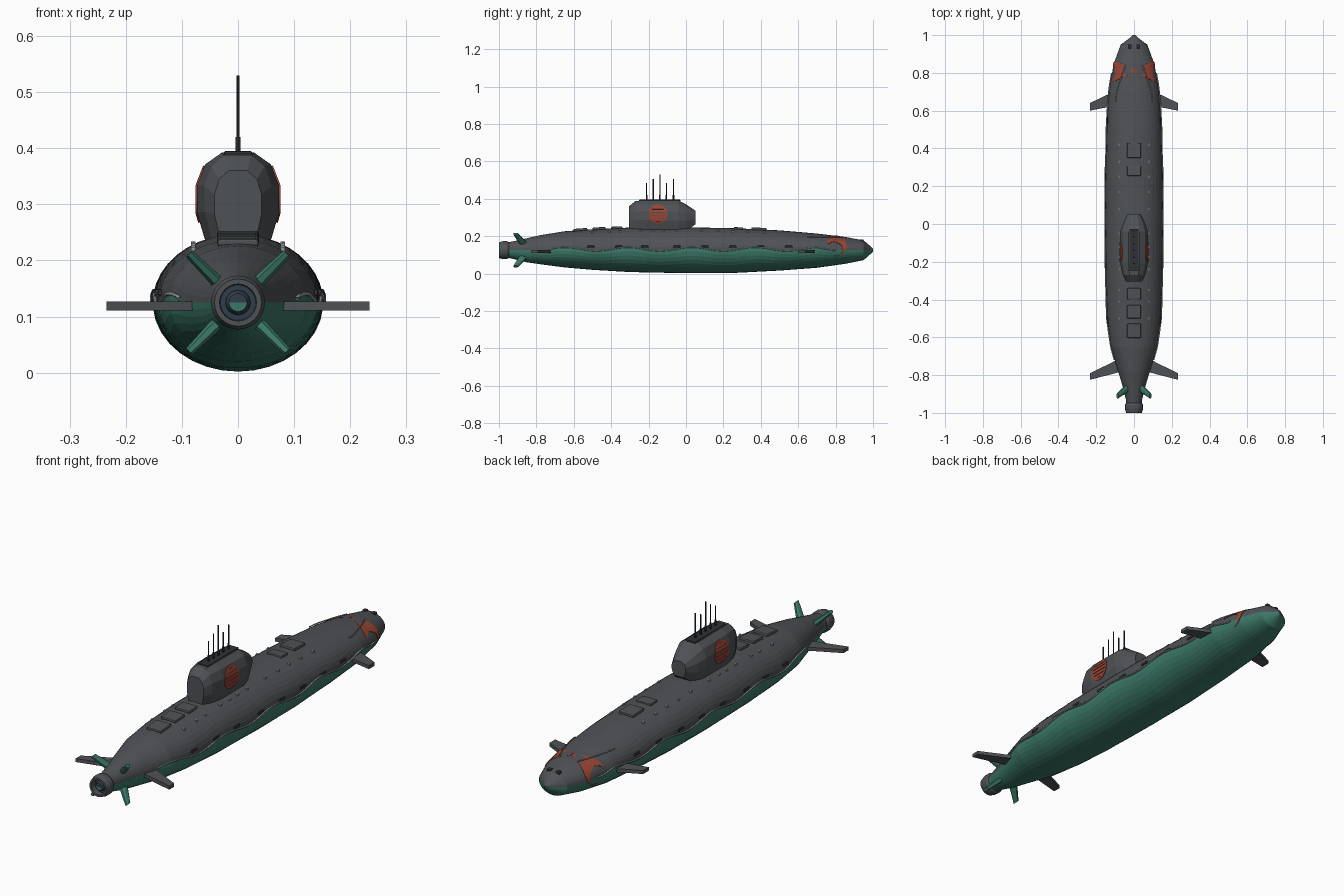
import bpy, bmesh, math
from mathutils import Vector, Matrix

if "Cube" in bpy.data.objects:
    bpy.data.objects.remove(bpy.data.objects["Cube"])


def material(name, rgb):
    m = bpy.data.materials.new(name)
    m.use_nodes = True
    m.diffuse_color = (*rgb, 1)
    m.node_tree.nodes["Principled BSDF"].inputs["Base Color"].default_value = (*rgb, 1)
    return m


GREY = material("hull grey", (0.078, 0.084, 0.093))
GREEN = material("sea green", (0.045, 0.19, 0.14))
DARK = material("dark grey", (0.028, 0.031, 0.036))
LIGHT = material("light grey", (0.28, 0.29, 0.3))
RED = material("brick red", (0.32, 0.06, 0.035))
BLUE = material("slate blue", (0.03, 0.048, 0.07))


def make(name, bm, *mats):
    bmesh.ops.recalc_face_normals(bm, faces=bm.faces)
    me = bpy.data.meshes.new(name)
    bm.to_mesh(me)
    bm.free()
    for m in mats:
        me.materials.append(m)
    ob = bpy.data.objects.new(name, me)
    bpy.context.scene.collection.objects.link(ob)
    return ob


def loft(name, rings, *mats, closed=False):
    """Skin a list of point rings; cap both ends unless closed into a loop."""
    bm = bmesh.new()
    rows = [[bm.verts.new(p) for p in r] for r in rings]
    n = len(rows[0])
    pairs = list(zip(rows, rows[1:])) + ([(rows[-1], rows[0])] if closed else [])
    for a, b in pairs:
        for i in range(n):
            bm.faces.new((a[i], a[(i + 1) % n], b[(i + 1) % n], b[i]))
    if not closed:
        bm.faces.new(rows[0])
        bm.faces.new(rows[-1])
    return make(name, bm, *mats)


def box(name, center, size, mat, bevel=0, rot=None):
    bm = bmesh.new()
    bmesh.ops.create_cube(bm, size=1, matrix=Matrix.Diagonal((*size, 1)))
    ob = make(name, bm, mat)
    ob.matrix_world = Matrix.Translation(center) @ (rot or Matrix())
    if bevel:
        mod = ob.modifiers.new("bevel", "BEVEL")
        mod.width, mod.segments = bevel, 2
    return ob


def pick(table, y):
    """Linear interpolation in a table whose first column is the position."""
    y = min(max(y, table[0][0]), table[-1][0])
    for a, b in zip(table, table[1:]):
        if y <= b[0]:
            t = (y - a[0]) / (b[0] - a[0])
            return [p + (q - p) * t for p, q in zip(a[1:], b[1:])]


# Hull: y, half width, height above and depth below the centre line
AXIS = 0.125
HULL = [(-0.96, .04, .04, .04), (-0.93, .043, .046, .045), (-0.85, .063, .064, .065),
        (-0.78, .084, .08, .075), (-0.65, .123, .101, .092), (-0.5, .142, .112, .105),
        (-0.3, .149, .121, .117), (0, .152, .122, .123), (0.25, .151, .118, .122),
        (0.5, .145, .106, .109), (0.7, .134, .089, .094), (0.85, .107, .071, .073),
        (0.95, .07, .052, .053), (0.985, .022, .022, .022), (1.0, .006, .008, .008)]


def wave(y):
    fade = max(0, min(1, (0.78 - abs(y)) / 0.08))
    return fade * (0.006 + 0.01 * math.sin(y * math.tau / 0.34 + 1))


def hull_x(y, z):
    w, up, down = pick(HULL, y)
    s = (z - AXIS) / (up if z > AXIS else down)
    return w * math.sqrt(max(0, 1 - s * s))


def hull_top(y, x=0):
    w, up, _ = pick(HULL, y)
    return AXIS + up * math.sqrt(max(0, 1 - (x / w) ** 2))


Q = 9
stations = sorted({s[0] for s in HULL} | {-0.94 + i * 0.03 for i in range(63)})
rings = []
for y in stations:
    w, up, down = pick(HULL, y)
    split = math.asin(wave(y) / up)
    half = [-math.pi / 2 + (split + math.pi / 2) * i / Q for i in range(Q)]
    half += [split + (math.pi / 2 - split) * i / Q for i in range(Q + 1)]
    side = [(w * math.cos(a), AXIS + (up if a > 0 else down) * math.sin(a)) for a in half]
    rings.append([(x, y, z) for x, z in side] + [(-x, y, z) for x, z in side[-2:0:-1]])
hull = loft("hull", rings, GREY, GREEN)
for f in hull.data.polygons:
    c = f.center
    f.material_index = int(c.z < AXIS + wave(c.y))

# Sail: y, half width, bottom, top
SAIL = [(-0.305, .042, .235, .36), (-0.27, .06, .225, .388), (-0.21, .073, .22, .392),
        (-0.04, .073, .22, .39), (0.0, .06, .225, .37), (0.052, .035, .265, .335)]
SHAPE = [(0, .74), (.38, 1), (.66, 1), (.88, .8), (1, .4)]


def sail_x(y, z):
    w, lo, hi = pick(SAIL, y)
    return w * pick(SHAPE, (z - lo) / (hi - lo))[0]


rings = []
for y, w, lo, hi in SAIL:
    side = [(w * k, lo + (hi - lo) * t) for t, k in SHAPE]
    rings.append([(x, y, z) for x, z in side] + [(-x, y, z) for x, z in side[::-1]])
loft("sail", rings, GREY)
box("sail_roof_plate", (0, -0.14, 0.391), (.05, .22, .008), DARK, .003)

# Masts with thicker sockets
for i, (y, top) in enumerate([(-.21, .485), (-.175, .505), (-.14, .53), (-.105, .485), (-.067, .505)]):
    for part, r, hi in (("mast", .0028, top), ("mast_socket", .0045, .42)):
        loft(f"{part}_{i}", [[(r * math.cos(a * math.tau / 8), y + r * math.sin(a * math.tau / 8), z)
                              for a in range(8)] for z in (.38, hi)], DARK)


# Painted plates that follow a surface on both sides
def plate(name, edge_a, edge_b, surface, mat, lift=.003):
    for s, label in ((1, "left"), (-1, "right")):
        bm = bmesh.new()
        rows = []
        for (ya, za), (yb, zb) in zip(edge_a, edge_b):
            row = []
            for k in range(4):
                y, z = ya + (yb - ya) * k / 3, za + (zb - za) * k / 3
                row.append(bm.verts.new((s * (surface(y, z) + lift), y, z)))
            rows.append(row)
        for a, b in zip(rows, rows[1:]):
            for k in range(3):
                bm.faces.new((a[k], a[k + 1], b[k + 1], b[k]))
        ob = make(f"{name}_{label}", bm, mat)
        ob.modifiers.new("thickness", "SOLIDIFY").thickness = .003


def arc(cy, cz, r, a0, a1, n=24):
    angles = [math.radians(a0 + (a1 - a0) * i / n) for i in range(n + 1)]
    return [(cy + r(i / n) * math.cos(a), cz + r(i / n) * math.sin(a)) for i, a in enumerate(angles)]


CY, CZ = -0.15, 0.318
plate("sail_ring", arc(CY, CZ, lambda t: .051, 0, 360), arc(CY, CZ, lambda t: .042, 0, 360), sail_x, RED)
for i in range(5):
    z = CZ + (i - 2) * .0165
    reach = math.sqrt(.045 ** 2 - (z - CZ) ** 2)
    ys = [CY + reach * (k / 4 - 1) for k in range(9)]
    plate(f"sail_stripe_{i}", [(y, z - .0065) for y in ys], [(y, z + .0065) for y in ys], sail_x, RED)

plate("bow_crescent", arc(.805, .148, lambda t: .055, 165, -100),
      arc(.805, .148, lambda t: .053 - .036 * math.sin(math.pi * min(1, t + .12)) ** 1.2, 165, -100),
      hull_x, RED)


# Wavy side rail on each flank
def tube(name, pts, r, mat):
    cu = bpy.data.curves.new(name, "CURVE")
    cu.dimensions, cu.bevel_depth, cu.bevel_resolution = "3D", r, 1
    sp = cu.splines.new("POLY")
    sp.points.add(len(pts) - 1)
    for p, q in zip(sp.points, pts):
        p.co = (*q, 1)
    cu.materials.append(mat)
    ob = bpy.data.objects.new(name, cu)
    bpy.context.scene.collection.objects.link(ob)


for s, label in ((1, "left"), (-1, "right")):
    ys = [-0.72 + i * 0.02 for i in range(77)]
    tube(f"side_rail_{label}", [(s * (hull_x(y, AXIS + wave(y)) + .002), y, AXIS + wave(y)) for y in ys],
         .0035, LIGHT)
    tube(f"bow_rail_{label}", [(s * (hull_x(y, .192) + .004), y, .194) for y in (.65, .7, .75, .8, .84)],
         .0025, LIGHT)
    # Flank ports above the rail
    for i, y in enumerate((-.51, -.36, -.22, -.05, .1, .25, .4, .55)):
        box(f"flank_port_{label}_{i}", (s * hull_x(y, .143), y, .143), (.008, .04, .012), DARK, .003)
    # Deck cleats
    for i, y in enumerate((-.5, -.41, -.35, -.24, -.175, -.12, -.05, .08, .17, .25, .33, .42)):
        box(f"cleat_{label}_{i}", (s * .08, y, hull_top(y, .08) + .001), (.008, .012, .009), LIGHT)
    # Horizontal planes: outline in x, y
    for name, outline in (("stern_plane", [(.06, -.7), (.12, -.735), (.234, -.79), (.234, -.825), (.08, -.785)]),
                          ("bow_plane", [(.08, .7), (.14, .685), (.234, .64), (.234, .6), (.08, .63)])):
        loft(f"{name}_{label}", [[(s * x, y, z) for x, y in outline] for z in (.111, .127)], GREY)
    # Diagonal stern fins
    for v, height in ((1, "upper"), (-1, "lower")):
        out, across = Vector((s, 0, v)) * .7071, Vector((s, 0, -v)) * .7071
        rings = []
        for r, y, chord, thick in ((.045, -.865, .022, .012), (.123, -.91, .013, .008)):
            c = Vector((0, y, AXIS)) + out * r
            rings.append([c + across * (thick * i) + Vector((0, chord * j, 0))
                          for i, j in ((-1, -.4), (-.5, -1), (.5, -1), (1, -.4), (1, .4), (.5, 1), (-.5, 1), (-1, .4))])
        loft(f"fin_{height}_{label}", rings, GREEN)
    # Bow hatches
    box(f"bow_lamp_{label}", (s * .022, .94, hull_top(.94, .022)), (.02, .02, .014), DARK, .004)

# Deck hatches, tilted with the deck
for i, (y, length) in enumerate(((-.565, .075), (-.465, .07), (-.37, .06), (.39, .08), (.28, .05))):
    slope = math.atan2(hull_top(y + .03) - hull_top(y - .03), .06)
    lift = -.001 if i == 4 else .002
    box(f"deck_hatch_{i}", (0, y, hull_top(y) + lift), (.074, length, .014), GREY, .005,
        Matrix.Rotation(slope, 4, "X"))


# Stern duct and hub
def lathe(name, profile, *mats, closed=False):
    n = 24
    return loft(name, [[(r * math.cos(i * math.tau / n), y, AXIS + r * math.sin(i * math.tau / n))
                        for i in range(n)] for r, y in profile], *mats, closed=closed)


lathe("stern_duct", [(.041, -.945), (.048, -.957), (.048, -.978), (.042, -1.0), (.033, -1.0), (.03, -.95)],
      GREY, closed=True)
lathe("duct_lining", [(.032, -.97), (.032, -.975)], BLUE)
hub = lathe("hub", [(.024, -.96), (.021, -.985), (.016, -.993)], BLUE, GREEN, LIGHT)
# Split the hub end cap so its lower half can be green
bm = bmesh.new()
bm.from_mesh(hub.data)
bmesh.ops.bisect_plane(bm, geom=bm.verts[:] + bm.edges[:] + bm.faces[:],
                       plane_co=(0, 0, AXIS), plane_no=(0, 0, 1))
bm.to_mesh(hub.data)
bm.free()
for f in hub.data.polygons:
    if f.center.y < -.99:
        f.material_index = int(f.center.z < AXIS)
